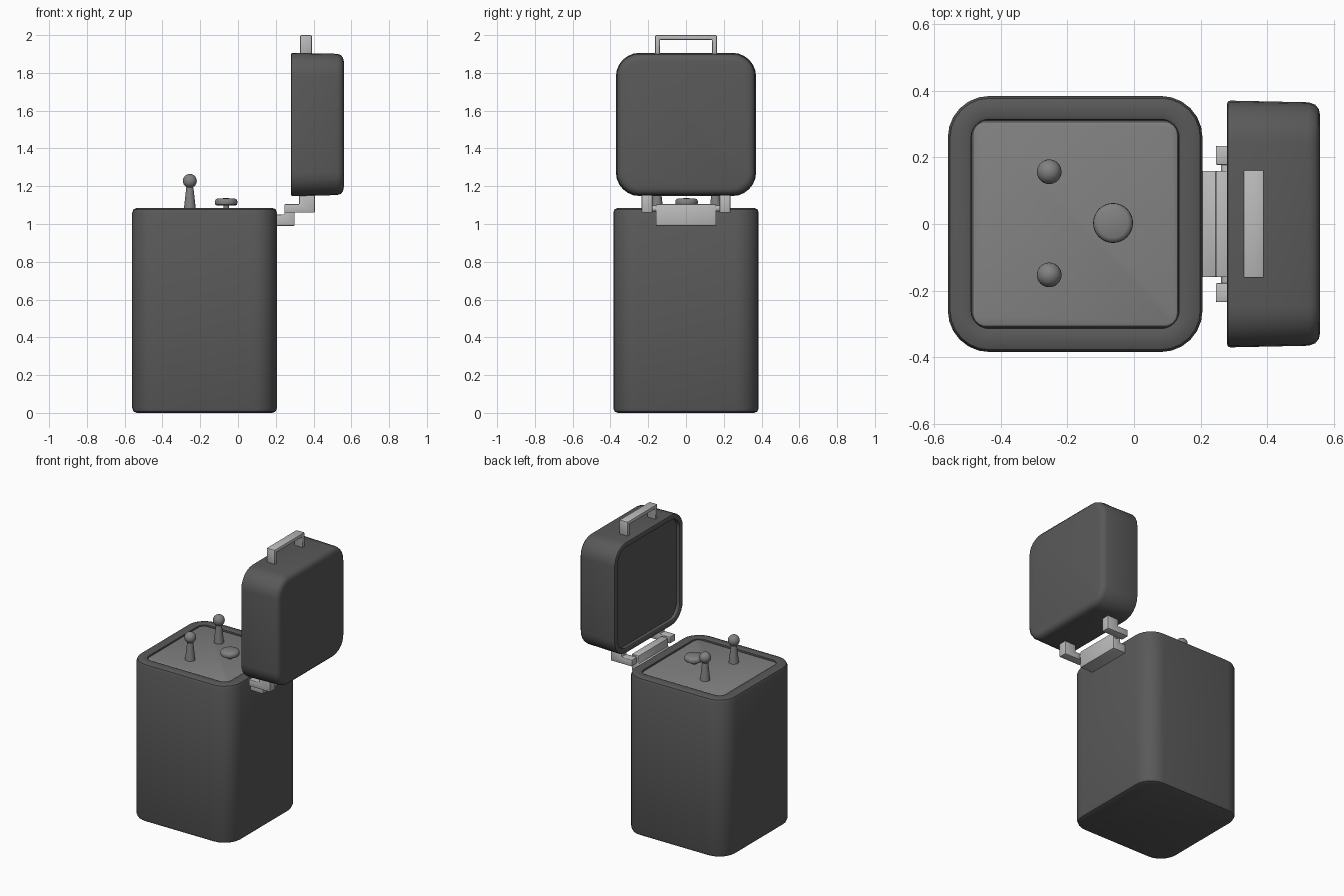
import bpy, bmesh, math

if "Cube" in bpy.data.objects:
    bpy.data.objects.remove(bpy.data.objects["Cube"])

# Grey tones
tones = {}
for key, g in (("dark", .1), ("mid", .22), ("light", .5)):
    tones[key] = bpy.data.materials.new(key + "_grey")
    tones[key].diffuse_color = (g, g, g, 1)


def finish(name, bm, tone, angle=40):
    bmesh.ops.recalc_face_normals(bm, faces=bm.faces[:])
    mesh = bpy.data.meshes.new(name)
    bm.to_mesh(mesh)
    bm.free()
    mesh.materials.append(tones[tone])
    ob = bpy.data.objects.new(name, mesh)
    bpy.context.collection.objects.link(ob)
    bpy.ops.object.select_all(action='DESELECT')
    bpy.context.view_layer.objects.active = ob
    ob.select_set(True)
    bpy.ops.object.shade_smooth_by_angle(angle=math.radians(angle))
    return ob


def rounded_ring(hu, hv, r, segs=6):
    pts = []
    for q, (su, sv) in enumerate([(1, 1), (-1, 1), (-1, -1), (1, -1)]):
        for i in range(segs + 1):
            a = math.pi / 2 * (q + i / segs)
            pts.append((su * (hu - r) + r * math.cos(a), sv * (hv - r) + r * math.sin(a)))
    return pts


def loft(name, sections, hu, hv, r, place, tone):
    """Skin rounded rectangles; sections are (height, inset)."""
    bm = bmesh.new()
    rings = []
    for w, inset in sections:
        pts = rounded_ring(hu - inset, hv - inset, max(r - inset, 0.012))
        rings.append([bm.verts.new(place(u, v, w)) for u, v in pts])
    n = len(rings[0])
    for a, b in zip(rings, rings[1:]):
        for i in range(n):
            bm.faces.new((a[i], a[(i + 1) % n], b[(i + 1) % n], b[i]))
    bm.faces.new(rings[0])
    bm.faces.new(rings[-1])
    return finish(name, bm, tone)


def extrude(name, profile, start, step, bevel=0.004):
    """Extrude a profile given as 3D points built by start(a, b) along step."""
    bm = bmesh.new()
    face = bm.faces.new([bm.verts.new(start(a, b)) for a, b in profile])
    ext = bmesh.ops.extrude_face_region(bm, geom=[face])
    bmesh.ops.translate(bm, vec=step,
                        verts=[g for g in ext['geom'] if isinstance(g, bmesh.types.BMVert)])
    bmesh.ops.recalc_face_normals(bm, faces=bm.faces[:])
    bmesh.ops.bevel(bm, geom=bm.edges[:], offset=bevel, segments=2, affect='EDGES', profile=0.5)
    return finish(name, bm, "light")


def extrude_y(name, profile, y0, y1, bevel=0.004):
    return extrude(name, profile, lambda x, z: (x, y0, z), (0, y1 - y0, 0), bevel)


def lathe(name, profile, x, y, steps=32):
    bm = bmesh.new()
    vs = [bm.verts.new((x + r, y, z)) for r, z in profile]
    es = [bm.edges.new(p) for p in zip(vs, vs[1:])]
    bmesh.ops.spin(bm, geom=vs + es, cent=(x, y, 0), axis=(0, 0, 1),
                   angle=2 * math.pi, steps=steps)
    bmesh.ops.remove_doubles(bm, verts=bm.verts[:], dist=1e-5)
    return finish(name, bm, "mid")


# Body with recessed top, and the control panel set in it
on_body = lambda u, v, w: (-.177 + u, v, w)
loft("body", [(0, .025), (.007, .007), (.025, 0), (1.06, 0), (1.078, .007), (1.085, .025),
              (1.085, .062), (1.081, .07), (1.05, .072)], .383, .385, .125, on_body, "dark")
loft("control_panel", [(1.04, .001), (1.066, .001), (1.074, .005), (1.077, .013)],
     .3125, .3125, .045, on_body, "mid")

# Lid standing open, outer face towards +x, shallow recess towards -x
loft("lid", [(.56, .045), (.556, .026), (.545, .012), (.525, .005), (.29, 0), (.283, .002),
             (.28, .01), (.28, .03), (.284, .035), (.305, .037)],
     .371, .379, .125, lambda u, v, w: (w, u, 1.527 + v), "dark")

# Lid handle: a square bracket profile extruded along x
outline = [(-.163, 1.895), (-.163, 2.0), (.163, 2.0), (.163, 1.895),
           (.138, 1.895), (.138, 1.975), (-.138, 1.975), (-.138, 1.895)]
extrude("lid_handle", outline, lambda y, z: (.329, y, z), (.062, 0, 0), .006)

# Hinge: stepped centre block, pin, and two stepped arms
extrude_y("hinge_block", [(.195, .99), (.30, .99), (.30, 1.105), (.246, 1.105),
                          (.246, 1.05), (.195, 1.05)], -.16, .16)
pin = [(.279 + .017 * math.cos(i * math.pi / 8), 1.082 + .017 * math.sin(i * math.pi / 8))
       for i in range(16)]
extrude_y("hinge_pin", pin, -.2, .2, .001)
arm = [(.246, 1.06), (.407, 1.06), (.407, 1.155), (.324, 1.155), (.324, 1.105), (.246, 1.105)]
for label, s in (("left", 1), ("right", -1)):
    extrude_y("hinge_arm_" + label, arm, s * .178, s * .235)

# Two ball-topped levers
ball = [(.037 * math.sin(t), 1.228 - .037 * math.cos(t))
        for t in [math.pi * (.15 + .85 * i / 12) for i in range(13)]]
ball[-1] = (0, 1.265)
lever = [(0, 1.06), (.033, 1.06), (.031, 1.085), (.019, 1.194)] + ball
for label, s in (("left", 1), ("right", -1)):
    lathe("lever_" + label, lever, -.255, s * .155 + .002)

# Round push button on a thin hidden stem
lathe("button", [(0, 1.06), (.015, 1.06), (.015, 1.097), (.048, 1.097), (.057, 1.102),
                 (.06, 1.111), (.059, 1.123), (.054, 1.131), (.045, 1.135), (0, 1.137)], -.063, .003)

for m in bpy.data.materials:
    if m.users and not m.is_grease_pencil:
        m.use_nodes = True
        m.node_tree.nodes["Principled BSDF"].inputs["Base Color"].default_value = m.diffuse_color
